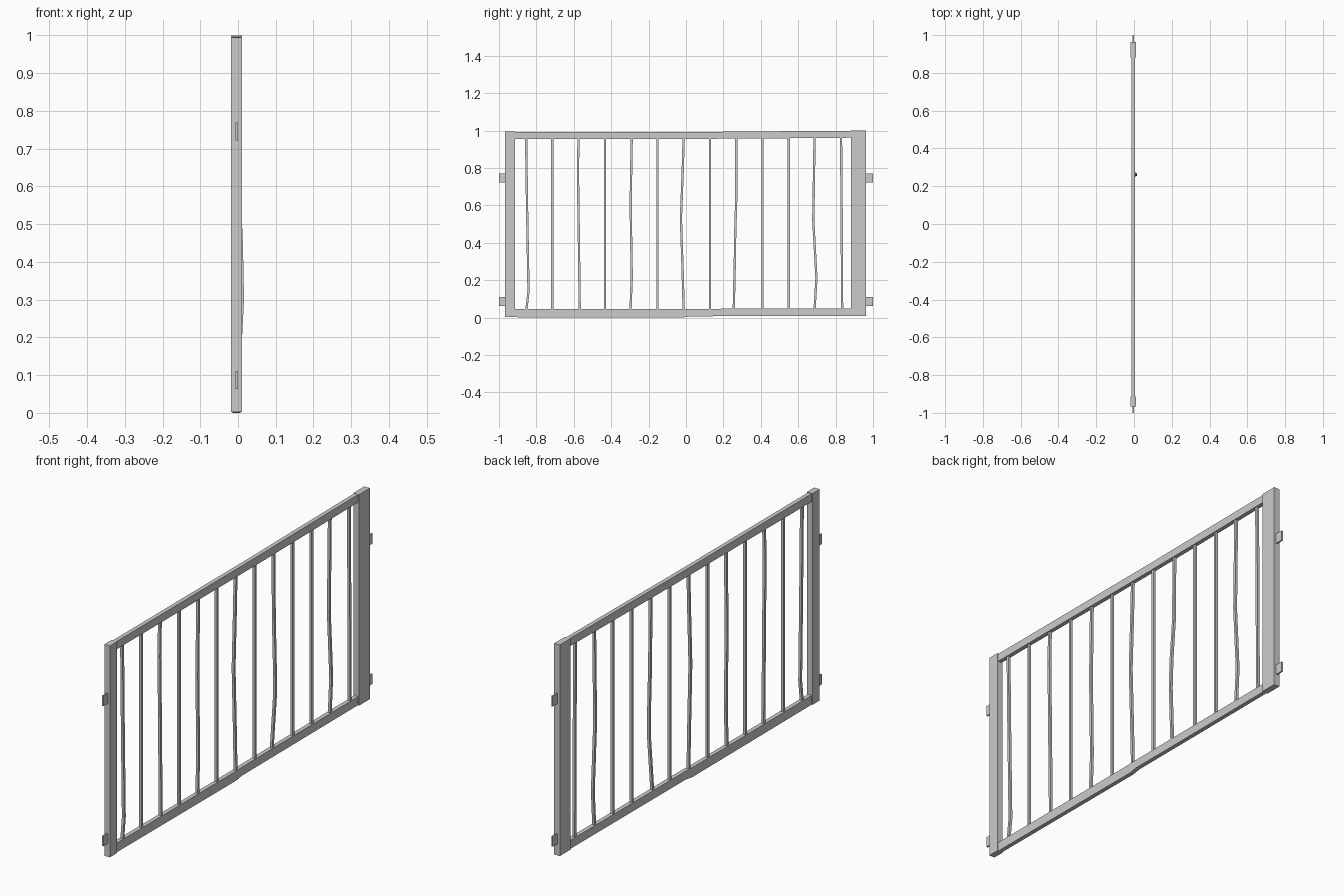
import bpy
import bmesh
from mathutils import Vector

cube = bpy.data.objects.get("Cube")
if cube:
    bpy.data.objects.remove(cube, do_unlink=True)

# Single metal colour
metal = bpy.data.materials.new("grey_metal")
metal.use_nodes = True
GREY = (0.6, 0.6, 0.6, 1)
metal.diffuse_color = GREY
metal.node_tree.nodes["Principled BSDF"].inputs["Base Color"].default_value = GREY


def sweep(name, rings):
    """Skin a list of four-corner rings into a closed flat-faced solid."""
    bm = bmesh.new()
    loops = [[bm.verts.new(p) for p in ring] for ring in rings]
    for a, b in zip(loops, loops[1:]):
        for i in range(4):
            j = (i + 1) % 4
            bm.faces.new((a[i], a[j], b[j], b[i]))
    bm.faces.new(loops[0][::-1])
    bm.faces.new(loops[-1])
    bmesh.ops.recalc_face_normals(bm, faces=bm.faces)
    mesh = bpy.data.meshes.new(name)
    bm.to_mesh(mesh)
    bm.free()
    mesh.materials.append(metal)
    obj = bpy.data.objects.new(name, mesh)
    bpy.context.collection.objects.link(obj)
    return obj


def upright(name, x0, x1, y0, y1, z0, z1):
    return sweep(name, [[Vector(p) for p in
                         ((x0, y0, z), (x1, y0, z), (x1, y1, z), (x0, y1, z))]
                        for z in (z0, z1)])


def rail(name, path):
    """Horizontal rail through (y, bottom, top) stations."""
    x0, x1 = -0.014, 0.006
    return sweep(name, [[Vector(p) for p in
                         ((x0, y, b), (x1, y, b), (x1, y, t), (x0, y, t))]
                        for y, b, t in path])


def bar(name, y, bends):
    """Thin upright bar; bends are (z, sideways shift, outward shift)."""
    h, cx = 0.006, -0.004
    corners = ((-h, -h), (h, -h), (h, h), (-h, h))
    return sweep(name, [[Vector((cx + dx + u, y + dy + v, z)) for u, v in corners]
                        for z, dy, dx in bends])


# End posts
upright("narrow_post", -0.018, 0.011, -0.967, -0.913, 0.002, 0.995)
upright("wide_post", -0.018, 0.011, 0.882, 0.963, 0.008, 1.0)

# Slightly warped rails
rail("top_rail", [(-0.93, 0.956, 0.993), (0.12, 0.956, 0.993),
                  (0.45, 0.958, 0.996), (0.9, 0.962, 0.999)])
rail("bottom_rail", [(-0.93, 0.002, 0.045), (-0.02, 0.0, 0.045),
                     (0.02, 0.007, 0.047), (0.9, 0.009, 0.049)])

# Hinge tabs on both ends
for side, edge in (("back", 0.95), ("front", -1.0)):
    for level, z in (("lower", 0.063), ("upper", 0.722)):
        upright(f"{side}_{level}_tab", -0.007, 0.0, edge, edge + 0.05, z, z + 0.048)

# Upright bars, some of them bent
BOTTOM, TOP = 0.03, 0.97
STRAIGHT = [(BOTTOM, 0, 0), (TOP, 0, 0)]
BENT = {
    0: [(BOTTOM, 0, 0), (0.14, 0.013, 0), (0.6, 0.005, 0), (TOP, 0, 0)],
    2: [(BOTTOM, 0.006, 0), (0.5, 0, 0), (0.8, -0.004, 0), (TOP, 0, 0)],
    4: [(BOTTOM, -0.004, 0), (0.22, 0.003, 0), (0.6, -0.003, 0), (TOP, 0.003, 0)],
    6: [(BOTTOM, 0, 0), (0.25, -0.006, 0), (0.53, -0.015, 0), (0.8, -0.005, 0),
        (TOP, 0, 0)],
    8: [(BOTTOM, -0.014, 0), (0.3, -0.008, 0.014), (0.45, -0.006, 0.011),
        (0.65, 0, 0.002), (TOP, 0, 0)],
    11: [(BOTTOM, -0.004, 0), (0.21, 0.007, 0), (0.52, -0.01, 0), (TOP, -0.003, 0)],
    12: [(BOTTOM, 0.004, 0), (0.6, 0.001, 0), (TOP, -0.002, 0)],
}
for i in range(13):
    y = -0.855 + i * 0.1405
    bar(f"bar_{i + 1}", y, BENT.get(i, STRAIGHT))
